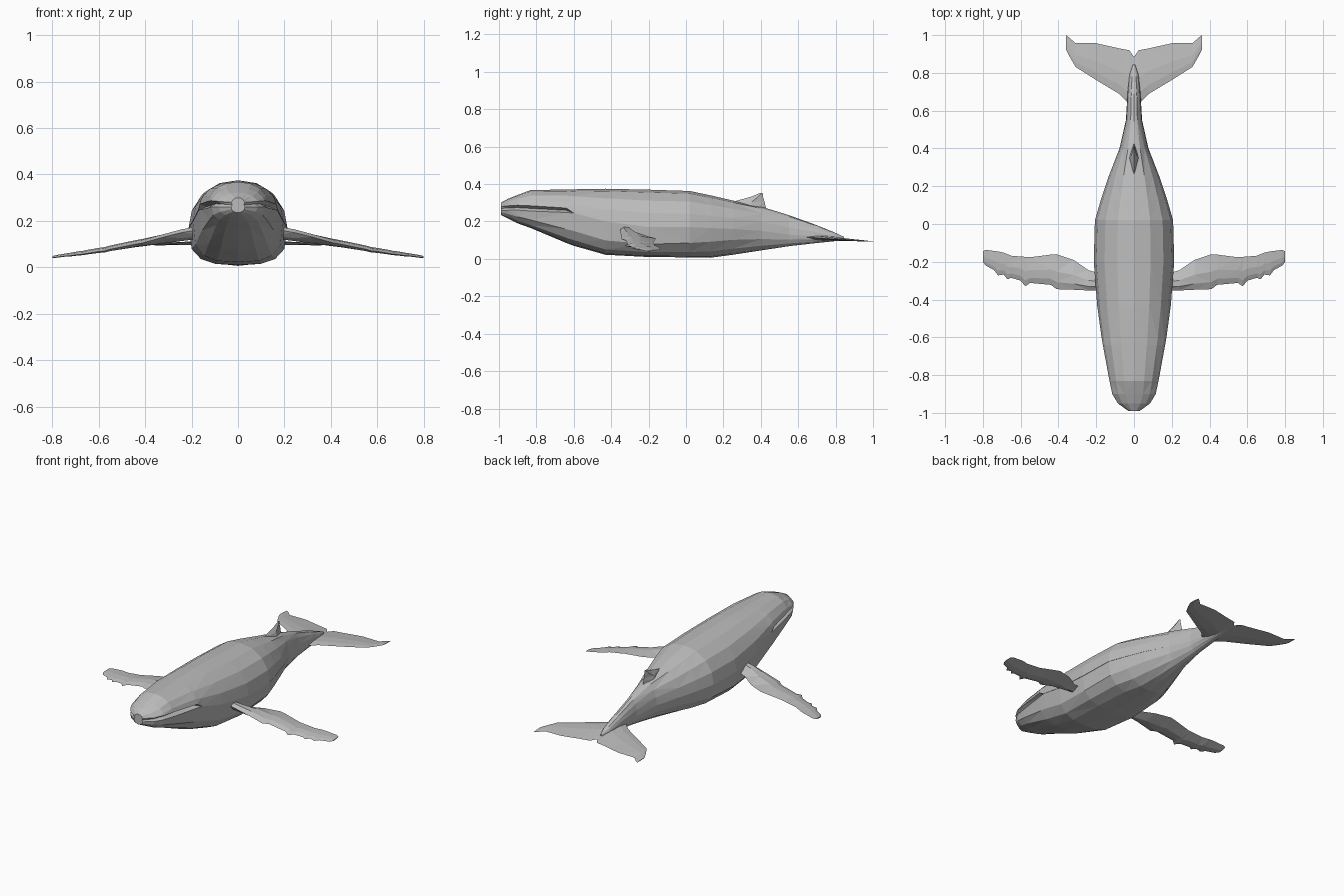
import bpy, bmesh, math

grey = bpy.data.materials.new("whale grey")
grey.diffuse_color = (0.5, 0.5, 0.5, 1)


def loft(name, rings):
    """Skin a list of equal-length point rings and cap both ends."""
    bm = bmesh.new()
    loops = [[bm.verts.new(p) for p in r] for r in rings]
    n = len(loops[0])
    for a, b in zip(loops, loops[1:]):
        for i in range(n):
            j = (i + 1) % n
            bm.faces.new((a[i], a[j], b[j], b[i]))
    bm.faces.new(loops[0])
    bm.faces.new(loops[-1])
    bmesh.ops.remove_doubles(bm, verts=bm.verts, dist=0.0005)
    bmesh.ops.triangulate(bm, faces=[f for f in bm.faces if len(f.verts) > 3])
    bmesh.ops.recalc_face_normals(bm, faces=bm.faces)
    me = bpy.data.meshes.new(name)
    bm.to_mesh(me)
    bm.free()
    me.materials.append(grey)
    ob = bpy.data.objects.new(name, me)
    bpy.context.collection.objects.link(ob)
    return ob


# Body: y, half width, bottom, top, side height, mouth gap, belly squareness
STATIONS = [
    (-0.99, 0.03, 0.235, 0.300, 0.270, 0.010, 1.0),
    (-0.95, 0.085, 0.215, 0.322, 0.272, 0.012, 0.9),
    (-0.90, 0.115, 0.190, 0.342, 0.274, 0.013, 0.8),
    (-0.83, 0.130, 0.165, 0.368, 0.270, 0.014, 0.75),
    (-0.64, 0.165, 0.085, 0.371, 0.260, 0.012, 0.7),
    (-0.60, 0.172, 0.070, 0.372, 0.245, 0.0, 0.7),
    (-0.43, 0.195, 0.022, 0.375, 0.200, 0.0, 0.65),
    (-0.20, 0.213, 0.010, 0.370, 0.170, 0.0, 0.65),
    (0.02, 0.207, 0.008, 0.363, 0.170, 0.0, 0.75),
    (0.13, 0.175, 0.006, 0.340, 0.165, 0.0, 0.9),
    (0.25, 0.135, 0.022, 0.312, 0.160, 0.0, 1.0),
    (0.40, 0.077, 0.045, 0.280, 0.150, 0.0, 1.0),
    (0.55, 0.043, 0.068, 0.234, 0.130, 0.0, 1.0),
    (0.70, 0.034, 0.085, 0.180, 0.120, 0.0, 1.0),
    (0.79, 0.025, 0.094, 0.143, 0.112, 0.0, 1.0),
    (0.845, 0.006, 0.100, 0.118, 0.106, 0.0, 1.0),
]


def body_ring(y, w, zb, zt, zm, gap, sq):
    half = []
    for deg in (68, 45, 22):
        a = math.radians(deg)
        half.append((w * math.cos(a) ** 0.9, zm + (zt - zm) * math.sin(a)))
    inset = 0.82 if gap else 0.995
    half += [(w, zm + gap), (w * inset, zm), (w * 0.99, zm - gap)]  # lips
    for deg in (25, 50, 72):
        a = math.radians(deg)
        half.append((w * math.cos(a) ** sq, zm - gap - (zm - gap - zb) * math.sin(a) ** sq))
    ring = [(0, zt)] + half + [(0, zb)] + [(-x, z) for x, z in reversed(half)]
    return [(x, y, z) for x, z in ring]


loft("body", [body_ring(*s) for s in STATIONS])

# Flippers: x, leading y, trailing y, leading z, trailing z, half thickness
FLIPPER = [
    (0.15, -0.35, -0.27, 0.165, 0.135, 0.026),
    (0.24, -0.352, -0.245, 0.150, 0.125, 0.024),
    (0.32, -0.348, -0.190, 0.130, 0.115, 0.020),
    (0.41, -0.345, -0.160, 0.105, 0.108, 0.016),
    (0.44, -0.322, -0.162, 0.100, 0.104, 0.015),
    (0.55, -0.312, -0.176, 0.078, 0.086, 0.012),
    (0.575, -0.330, -0.174, 0.070, 0.082, 0.011),
    (0.60, -0.300, -0.172, 0.068, 0.079, 0.010),
    (0.65, -0.285, -0.168, 0.060, 0.072, 0.009),
    (0.67, -0.293, -0.160, 0.056, 0.069, 0.008),
    (0.69, -0.268, -0.152, 0.055, 0.066, 0.008),
    (0.72, -0.272, -0.145, 0.050, 0.062, 0.007),
    (0.74, -0.245, -0.143, 0.049, 0.059, 0.006),
    (0.785, -0.220, -0.137, 0.043, 0.052, 0.005),
    (0.80, -0.200, -0.145, 0.042, 0.048, 0.003),
]


def flipper_ring(s, x, yl, yt, zl, zt, h):
    ring = []
    for t, k in ((0, 0), (0.2, 0.8), (0.5, 1), (1, 0.1), (0.5, -1), (0.2, -0.8)):
        ring.append((s * x, yl + (yt - yl) * t, zl + (zt - zl) * t + k * h))
    return ring


# Flukes: x, front y, back y, front z, back z, half thickness
FLUKE = [
    (0.0, 0.62, 0.885, 0.118, 0.100, 0.014),
    (0.025, 0.635, 0.920, 0.117, 0.098, 0.013),
    (0.08, 0.690, 0.930, 0.113, 0.098, 0.010),
    (0.20, 0.762, 0.957, 0.108, 0.097, 0.007),
    (0.31, 0.832, 0.957, 0.104, 0.096, 0.005),
    (0.34, 0.885, 0.985, 0.100, 0.095, 0.004),
    (0.36, 0.925, 1.000, 0.098, 0.094, 0.002),
]

for side, s in (("right", 1), ("left", -1)):
    loft(side + "_flipper", [flipper_ring(s, *f) for f in FLIPPER])
    loft(side + "_fluke", [flipper_ring(s, *f) for f in FLUKE])

# Dorsal fin: front y, back y, height, half width
FIN = [(0.22, 0.43, 0.26, 0.030), (0.25, 0.42, 0.305, 0.018),
       (0.35, 0.412, 0.333, 0.008), (0.395, 0.41, 0.352, 0.002)]
loft("dorsal_fin", [[(0, a, z if i else 0.26), (w, a + (b - a) * 0.6, z),
                     (0, b, z), (-w, a + (b - a) * 0.6, z)]
                    for i, (a, b, z, w) in enumerate(FIN)])
